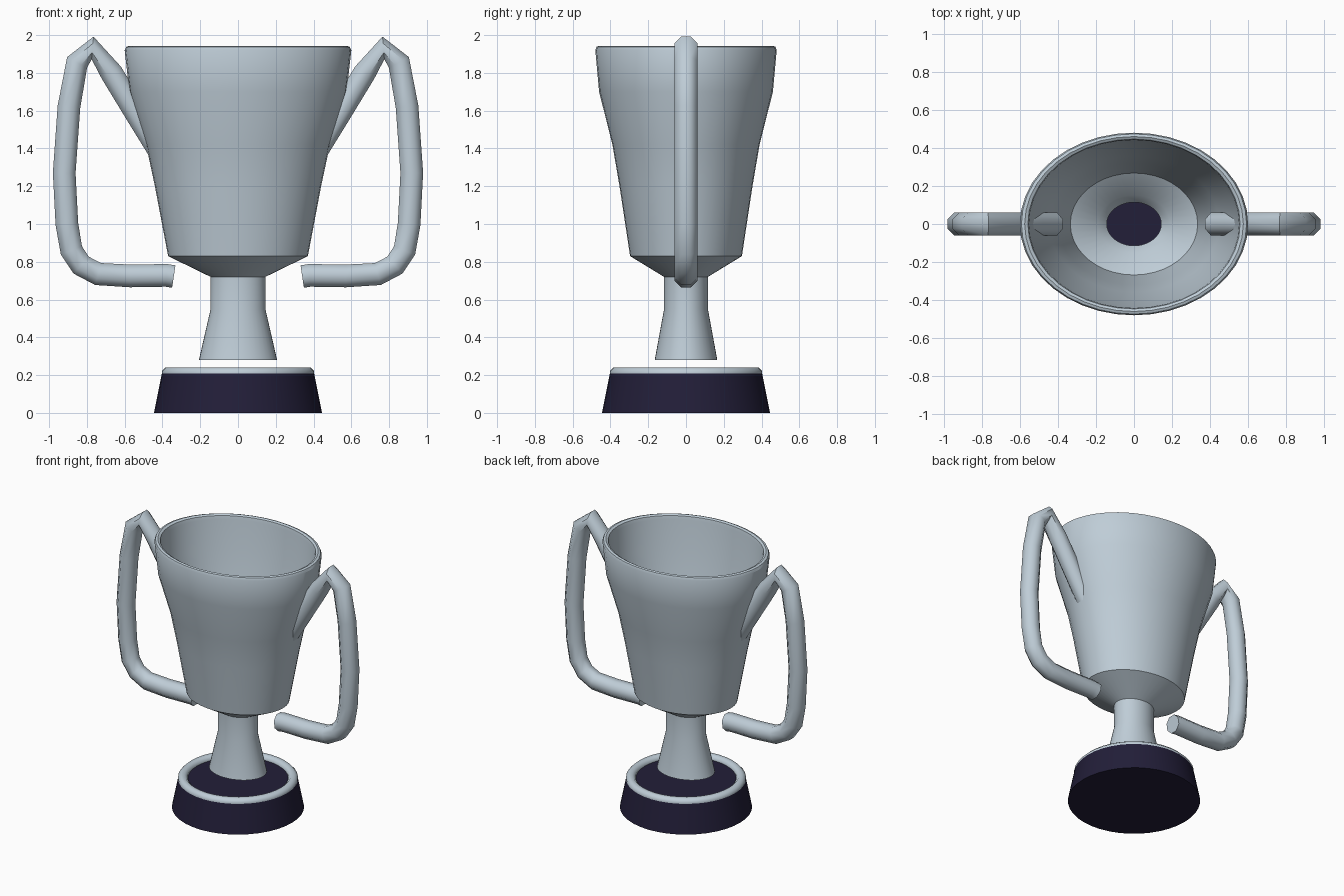
import bpy, bmesh, math
from mathutils import Vector

if "Cube" in bpy.data.objects:
    bpy.data.objects.remove(bpy.data.objects["Cube"])


def material(name, rgb):
    m = bpy.data.materials.new(name)
    m.diffuse_color = (*rgb, 1)
    m.use_nodes = True
    m.node_tree.nodes["Principled BSDF"].inputs["Base Color"].default_value = m.diffuse_color
    return m


SILVER = material("silver", (0.52, 0.61, 0.68))
NAVY = material("dark navy", (0.016, 0.013, 0.04))


def finish(name, bm, mat, angle):
    me = bpy.data.meshes.new(name)
    bm.to_mesh(me)
    bm.free()
    me.materials.append(mat)
    ob = bpy.data.objects.new(name, me)
    bpy.context.collection.objects.link(ob)
    bpy.ops.object.select_all(action='DESELECT')
    ob.select_set(True)
    bpy.context.view_layer.objects.active = ob
    bpy.ops.object.shade_smooth_by_angle(angle=math.radians(angle))
    return ob


def bridge(bm, a, b):
    n = len(a)
    for i in range(n):
        j = (i + 1) % n
        bm.faces.new((a[i], a[j], b[j], b[i]))


def lathe(name, profile, mat, y_scale=1.0, sides=32, caps=False, closed=False, angle=30):
    """Spin (radius, height) points around z, squashed along y."""
    bm = bmesh.new()
    turns = [2 * math.pi * i / sides for i in range(sides)]
    rings = [[bm.verts.new((r * math.cos(t), r * math.sin(t) * y_scale, z)) for t in turns]
             for r, z in profile]
    for a, b in zip(rings, rings[1:]):
        bridge(bm, a, b)
    if closed:
        bridge(bm, rings[-1], rings[0])
    if caps:
        bm.faces.new(rings[0][::-1])
        bm.faces.new(rings[-1])
    return finish(name, bm, mat, angle)


def tube(name, path, radius, mat, side, sides=8):
    """Sweep a ring along (x, z) points lying in the y = 0 plane."""
    bm = bmesh.new()
    pts = [Vector((x * side, 0, z)) for x, z in path]
    across = Vector((0, 1, 0))
    rings = []
    for i, p in enumerate(pts):
        before = (p - pts[i - 1]).normalized() if i else Vector()
        after = (pts[i + 1] - p).normalized() if i < len(pts) - 1 else Vector()
        out = (before + after).normalized().cross(across)
        turns = [2 * math.pi * (k + 0.5) / sides for k in range(sides)]
        rings.append([bm.verts.new(p + radius * (across * math.cos(t) + out * math.sin(t)))
                      for t in turns])
    for a, b in zip(rings, rings[1:]):
        bridge(bm, a, b)
    bm.faces.new(rings[0][::-1])
    bm.faces.new(rings[-1])
    bmesh.ops.recalc_face_normals(bm, faces=bm.faces)
    return finish(name, bm, mat, 50)


# Plinth and its silver ring
lathe("base", [(0.445, 0), (0.403, 0.21)], NAVY, caps=True, sides=40)
lathe("base_ring",
      [(0.371 + 0.035 * math.cos(t), 0.208 + 0.035 * math.sin(t))
       for t in (2 * math.pi * (k + 0.5) / 8 for k in range(8))],
      SILVER, sides=40, closed=True, angle=60)

# Oval cup with a hollow flared stem and a rounded lip
lathe("cup",
      [(0.207, 0.28), (0.145, 0.55), (0.145, 0.72), (0.37, 0.83), (0.44, 1.2),
       (0.487, 1.42), (0.575, 1.70), (0.60, 1.92), (0.592, 1.938), (0.575, 1.943),
       (0.558, 1.935), (0.552, 1.91), (0.535, 1.70), (0.447, 1.42), (0.40, 1.2),
       (0.335, 0.86), (0.19, 0.775), (0.143, 0.72)],
      SILVER, y_scale=0.8, sides=40)

# Pair of bent handles
HANDLE = [(0.425, 1.40), (0.53, 1.57), (0.67, 1.80), (0.77, 1.932), (0.852, 1.855),
          (0.895, 1.62), (0.92, 1.27), (0.906, 1.0), (0.882, 0.86), (0.83, 0.782),
          (0.74, 0.735), (0.57, 0.725), (0.38, 0.728), (0.34, 0.722)]
for side, label in ((-1, "left_handle"), (1, "right_handle")):
    tube(label, HANDLE, 0.065, SILVER, side)
